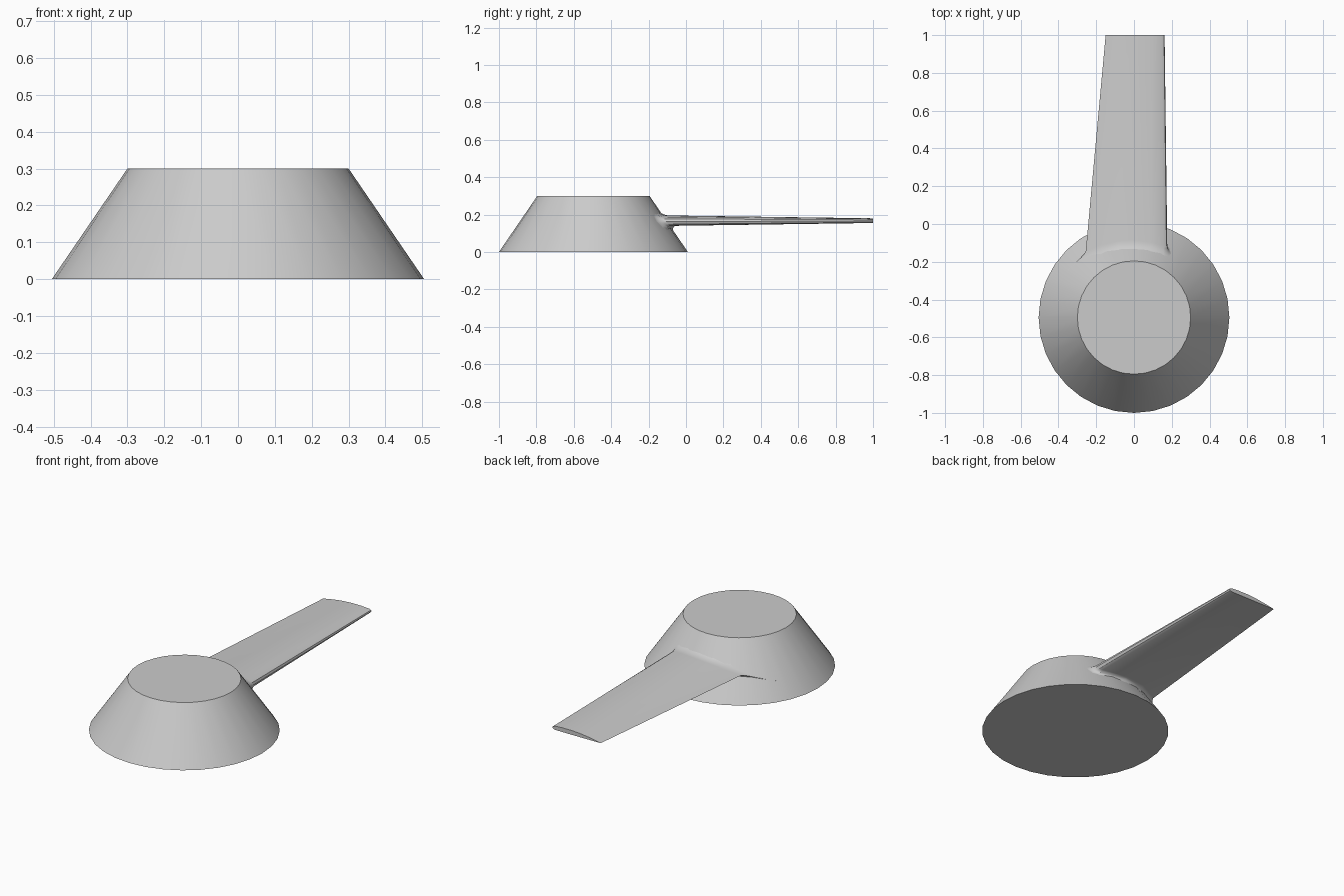
import bpy
import bmesh
import math

cube = bpy.data.objects.get("Cube")
if cube:
    bpy.data.objects.remove(cube, do_unlink=True)

grey = bpy.data.materials.new("plain grey")
grey.use_nodes = True
colour = (0.6, 0.6, 0.6, 1)
grey.diffuse_color = colour
grey.node_tree.nodes["Principled BSDF"].inputs["Base Color"].default_value = colour

HUB_Y, BASE_R, TOP_R, HUB_H = -0.495, 0.505, 0.3, 0.3


def finish(bm, name):
    bmesh.ops.recalc_face_normals(bm, faces=bm.faces)
    mesh = bpy.data.meshes.new(name)
    bm.to_mesh(mesh)
    bm.free()
    mesh.materials.append(grey)
    obj = bpy.data.objects.new(name, mesh)
    bpy.context.collection.objects.link(obj)
    bpy.ops.object.select_all(action="DESELECT")
    obj.select_set(True)
    bpy.context.view_layer.objects.active = obj
    bpy.ops.object.shade_smooth_by_angle(angle=math.radians(35))
    return obj


# Conical hub
bm = bmesh.new()
bmesh.ops.create_cone(bm, cap_ends=True, segments=32, radius1=BASE_R,
                      radius2=TOP_R, depth=HUB_H)
bmesh.ops.translate(bm, verts=bm.verts, vec=(0, HUB_Y, HUB_H / 2))
finish(bm, "hub")


def hub_surface_y(x, z):
    radius = BASE_R + (TOP_R - BASE_R) * z / HUB_H
    return HUB_Y + math.sqrt(max(radius ** 2 - x ** 2, 0))


# Blade section: chord position, height fraction, root flare in x and z
SECTION = [
    (0, 0.06, -0.13, -0.05),
    (0.3, 0.02, 0, -0.04),
    (0.6, 0, 0, -0.04),
    (0.95, 0, 0.01, -0.035),
    (0.985, 0.15, 0.02, -0.02),
    (1, 0.42, 0.025, 0),
    (0.99, 0.67, 0.018, 0.012),
    (0.95, 0.86, 0.006, 0.02),
    (0.8, 0.99, 0, 0.02),
    (0.6, 1, 0, 0.02),
    (0.4, 0.85, 0, 0.02),
    (0.2, 0.52, -0.01, 0.018),
]


def section_point(u, h, trail, lead, low, high):
    return trail + (lead - trail) * u, low + (high - low) * h


bm = bmesh.new()
rings = []

# Tip ring
ring = []
for u, h, fx, fz in SECTION:
    x, z = section_point(u, h, -0.15, 0.162, 0.155, 0.18)
    ring.append(bm.verts.new((x, 1, z)))
rings.append(ring)

# Root rings curve outwards into the hub surface
for step in range(6):
    angle = math.pi / 2 * step / 5
    spread = 1 - math.cos(angle)
    ring = []
    for u, h, fx, fz in SECTION:
        x, z = section_point(u, h, -0.255, 0.176, 0.14, 0.195)
        x += fx * spread
        z += fz * spread
        lift = 0.04 * (1 - math.sin(angle)) - 0.003
        ring.append(bm.verts.new((x, hub_surface_y(x, z) + lift, z)))
    rings.append(ring)

count = len(SECTION)
for outer, inner in zip(rings, rings[1:]):
    for i in range(count):
        j = (i + 1) % count
        bm.faces.new((outer[i], outer[j], inner[j], inner[i]))
bm.faces.new(rings[0])
finish(bm, "blade")
